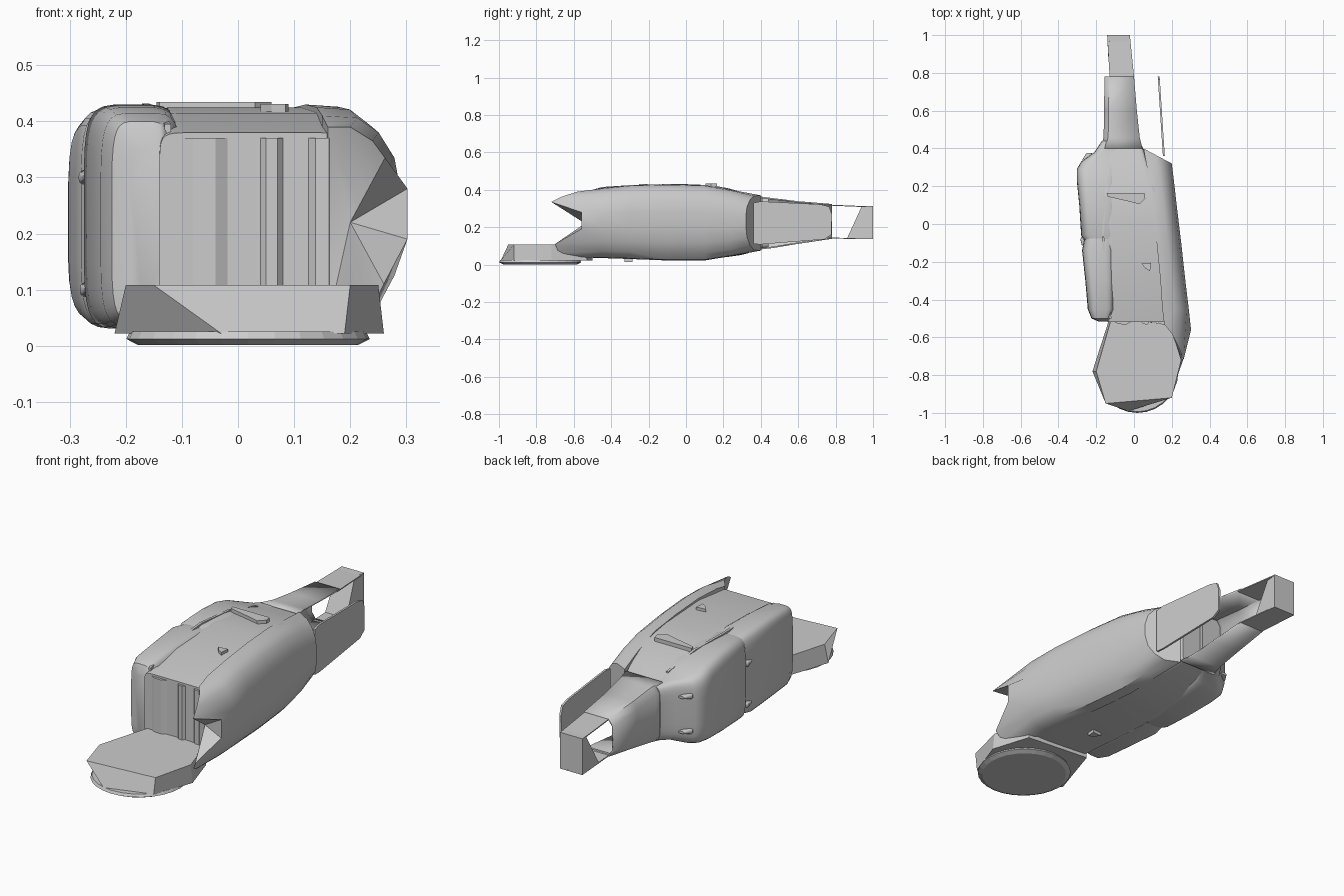
import bpy, bmesh, math

cube = bpy.data.objects.get("Cube")
if cube:
    bpy.data.objects.remove(cube, do_unlink=True)

grey = bpy.data.materials.new("plain grey")
grey.use_nodes = True
grey.diffuse_color = (0.6, 0.6, 0.6, 1)
grey.node_tree.nodes["Principled BSDF"].inputs["Base Color"].default_value = (0.6, 0.6, 0.6, 1)


def skin(name, rings, closed=True, caps=True, thick=0, smooth=None, pull=None):
    """Join rings of points with faces; optionally fan the last ring to a point."""
    bm = bmesh.new()
    rows = [[bm.verts.new(p) for p in ring] for ring in rings]
    n = len(rows[0])
    for a, b in zip(rows, rows[1:]):
        for i in range(n if closed else n - 1):
            j = (i + 1) % n
            bm.faces.new((a[i], a[j], b[j], b[i]))
    if caps:
        bm.faces.new(rows[0])
        if pull:
            c = bm.verts.new(pull)
            for i in range(n):
                bm.faces.new((rows[-1][i], rows[-1][(i + 1) % n], c))
        else:
            bm.faces.new(rows[-1])
    bmesh.ops.recalc_face_normals(bm, faces=bm.faces)
    mesh = bpy.data.meshes.new(name)
    bm.to_mesh(mesh)
    bm.free()
    ob = bpy.data.objects.new(name, mesh)
    bpy.context.collection.objects.link(ob)
    mesh.materials.append(grey)
    if thick:
        mod = ob.modifiers.new("thickness", "SOLIDIFY")
        mod.thickness, mod.offset = thick, 0
    if smooth:
        bpy.ops.object.select_all(action="DESELECT")
        ob.select_set(True)
        bpy.context.view_layer.objects.active = ob
        bpy.ops.object.shade_smooth_by_angle(angle=math.radians(smooth))
    return ob


def rounded(y, x0, x1, z0, z1, power, n=32):
    """Rounded rectangle across the length of the body."""
    pts = []
    for i in range(n):
        a = 2 * math.pi * (i + 0.5) / n
        c, s = math.cos(a), math.sin(a)
        u = math.copysign(abs(c) ** (2 / power), c)
        v = math.copysign(abs(s) ** (2 / power), s)
        pts.append(((x0 + x1) / 2 + u * (x1 - x0) / 2, y, (z0 + z1) / 2 + v * (z1 - z0) / 2))
    return pts


def loft(name, sections, power):
    return skin(name, [rounded(*s, power) for s in sections], smooth=40)


def prism(name, outline, z0, z1):
    return skin(name, [[(x, y, z) for x, y in outline] for z in (z0, z1)])


# Central core
loft("body_core", [
    (-.52, -.14, .19, .04, .38), (-.3, -.15, .19, .03, .415), (0, -.16, .16, .025, .425),
    (.18, -.15, .12, .035, .415), (.33, -.15, .07, .07, .375), (.41, -.15, .045, .09, .355)], 14)

# Swollen pair of lobes on the right flank
loft("rear_lobe", [
    (-.1, -.255, -.08, .04, .415), (-.06, -.28, -.08, .03, .425), (.1, -.29, -.08, .03, .425),
    (.22, -.302, -.08, .04, .41), (.29, -.303, -.08, .05, .39), (.33, -.28, -.08, .06, .375),
    (.38, -.21, -.07, .08, .362), (.44, -.17, -.05, .09, .355)], 5)
loft("front_lobe", [
    (-.515, -.19, -.125, .08, .36), (-.5, -.225, -.12, .045, .4), (-.45, -.245, -.1, .035, .415),
    (-.3, -.258, -.1, .03, .425), (-.14, -.275, -.1, .03, .43), (-.07, -.262, -.1, .04, .42)], 5)

# Left side shell with a notched, pronged front edge
profile = [(0, 0), (.45, .01), (.72, .1), (.92, .24), (1, .42), (1, .64),
           (.92, .8), (.72, .92), (.45, .99), (0, 1)]
rings = []
for y, xi, xo, z0, z1 in [(.32, .05, .2, .075, .37), (.24, .08, .21, .045, .4),
                          (.1, .1, .226, .022, .425), (-.1, .12, .25, .022, .43),
                          (-.3, .14, .272, .03, .425), (-.45, .15, .29, .035, .41)]:
    rings.append([(xi + u * (xo - xi), y + (.08 * (1 - u) if y > .3 else 0), z0 + v * (z1 - z0))
                  for u, v in profile])
rings.append([(.16, -.53, .04), (.2, -.6, .04), (.235, -.68, .06), (.26, -.7, .11),
              (.302, -.56, .19), (.302, -.56, .28), (.262, -.72, .335), (.24, -.66, .365),
              (.2, -.58, .39), (.16, -.53, .39)])
skin("side_shell", rings, smooth=40, pull=(.2, -.54, .22))

# Folds on the recessed front face
for x, w in ((.06, .025), (-.06, .05), (.15, .03)):
    prism("front_fold", [(x - w, -.515), (x + w, -.515), (x + w * .4, -.532), (x - w * .4, -.53)], .1, .37)

# Faceted foot with a shallow dish below it
upper = [(-.2, -.78), (-.15, -.95), (.2, -.92), (.25, -.72), (.19, -.53), (-.12, -.5)]
lower = [(-.22, -.78), (-.03, -.99), (.19, -.92), (.26, -.72), (.2, -.53), (-.13, -.5)]
skin("foot", [[(x, y, .022) for x, y in lower], [(x, y, .108) for x, y in upper]])
dish = []
for r, z in ((.9, .001), (1, .012), (.97, .025)):
    dish.append([(.018 + .217 * r * math.cos(i * math.pi / 14),
                  -.78 + .22 * r * math.sin(i * math.pi / 14), z) for i in range(28)])
skin("foot_dish", dish)

# Hollow tail: a channel open on its left side
channel = []
for y, x0, x1, z0, z1 in [(.4, -.18, .045, .085, .36), (.46, -.165, .03, .092, .352),
                          (.6, -.163, .015, .115, .335), (.78, -.16, 0, .142, .32)]:
    r = .03
    channel.append([(x1, y, z0), (x0 + r, y, z0), (x0 + .008, y, z0 + r),
                    (x0 + .008, y, z1 - r), (x0 + r, y, z1), (x1, y, z1)])
skin("tail_channel", channel, closed=False, caps=False, thick=.008, smooth=40)

# Tail strips and the wedge that joins them
for name, z0, z1 in (("tail_top_strip", .318, .308), ("tail_bottom_strip", .142, .138)):
    skin(name, [[(-.128, .76, z0), (.002, .76, z0)], [(-.142, 1, z1), (-.022, 1, z1)]],
         closed=False, caps=False, thick=.005)
skin("tail_wedge", [[(-.135, .86, .138), (-.02, .86, .138), (-.022, 1, .138), (-.142, 1, .138)],
                    [(-.14, .97, .312), (-.03, .94, .312), (-.022, 1, .312), (-.142, 1, .312)]])

# Thin freestanding panel behind the shell
outline = [(.36, .11), (.36, .33), (.4, .338), (.72, .322), (.765, .31), (.78, .27), (.778, .16),
           (.74, .135), (.4, .108)]
skin("rear_panel", [[(.158 - .065 * (y - .36) + d, y, z) for y, z in outline] for d in (-.005, .005)])

# Raised tabs above and below
tab = [(-.145, .165), (.055, .165), (.06, .135), (.03, .105), (-.03, .12), (-.14, .145)]
prism("top_tab", tab, .4, .434)
hook = [(.04, -.21), (.09, -.205), (.085, -.25), (.06, -.235)]
prism("top_hook", hook, .4, .431)
prism("bottom_hook", [(x - .08, y - .08) for x, y in hook], .014, .05)

# Ridge along the seam between the core and the lobes
skin("seam_ridge", [[(x - .006, y, z), (x + .006, y, z), (x + .006, y, z - .03), (x - .006, y, z - .03)]
                    for x, y, z in ((-.125, -.5, .395), (-.15, -.3, .424), (-.165, -.05, .432),
                                    (-.15, .15, .424), (-.13, .33, .38))])

# Small lips on the right flank
for y, z, x in ((.34, .3, -.262), (.34, .13, -.262), (-.08, .3, -.272), (-.08, .1, -.27)):
    loft("flank_lip", [(y - .035, x - .004, x + .03, z - .006, z + .006),
                       (y, x - .012, x + .03, z - .014, z + .014),
                       (y + .035, x + .01, x + .04, z - .006, z + .006)], 3)
